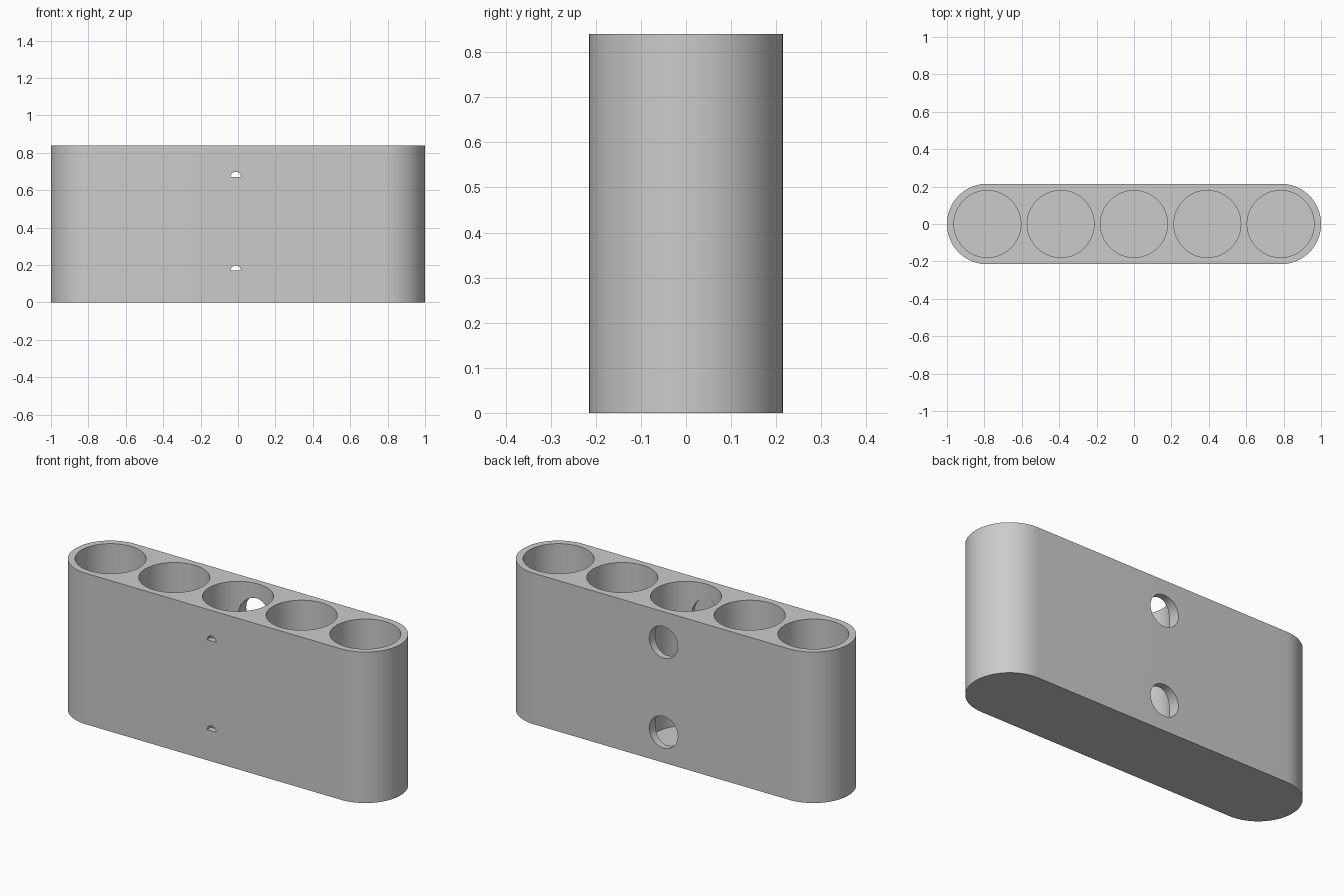
import bpy, bmesh
from math import pi, cos, sin, radians
from mathutils import Matrix

if "Cube" in bpy.data.objects:
    bpy.data.objects.remove(bpy.data.objects["Cube"], do_unlink=True)

HEIGHT, RADIUS, PITCH = 0.84, 0.215, 0.392
WELL_RADIUS, FLOOR = 0.179, 0.037
HOLE_X, HOLE_HEIGHTS = -0.012, (0.17, 0.67)

grey = bpy.data.materials.new("plain grey")
grey.use_nodes = True
grey.diffuse_color = (0.6, 0.6, 0.6, 1)
grey.node_tree.nodes["Principled BSDF"].inputs["Base Color"].default_value = (0.6, 0.6, 0.6, 1)


def arc(cx, cy, r, start, end, steps):
    return [(cx + r * cos(start + (end - start) * i / steps),
             cy + r * sin(start + (end - start) * i / steps)) for i in range(steps + 1)]


def prism(name, outline, low, high, matrix=Matrix()):
    """Extrude a closed outline from low to high, then place it."""
    bm = bmesh.new()
    face = bm.faces.new([bm.verts.new((x, y, low)) for x, y in outline])
    top = bmesh.ops.extrude_face_region(bm, geom=[face])["geom"]
    bmesh.ops.translate(bm, vec=(0, 0, high - low),
                        verts=[v for v in top if isinstance(v, bmesh.types.BMVert)])
    bmesh.ops.recalc_face_normals(bm, faces=bm.faces)
    bm.transform(matrix)
    mesh = bpy.data.meshes.new(name)
    bm.to_mesh(mesh)
    bm.free()
    mesh.materials.append(grey)
    obj = bpy.data.objects.new(name, mesh)
    bpy.context.collection.objects.link(obj)
    return obj


def cut(body, cutter):
    cutter.hide_render = True
    mod = body.modifiers.new("cut", "BOOLEAN")
    mod.operation, mod.solver, mod.object = "DIFFERENCE", "EXACT", cutter
    bpy.ops.object.modifier_apply(modifier=mod.name)
    bpy.data.objects.remove(cutter, do_unlink=True)


# Round-ended block
end_x = 1 - RADIUS
outline = arc(end_x, 0, RADIUS, -pi / 2, pi / 2, 40) + arc(-end_x, 0, RADIUS, pi / 2, 3 * pi / 2, 40)
body = prism("holder_body", outline, 0, HEIGHT)
bpy.ops.object.select_all(action="DESELECT")
body.select_set(True)
bpy.context.view_layer.objects.active = body

# Row of five round wells, open at the top
for i in range(-2, 3):
    circle = arc(i * PITCH, 0, WELL_RADIUS, 0, 2 * pi, 80)[:-1]
    cut(body, prism("well_cutter", circle, FLOOR, HEIGHT + 0.1))

# Wide screw holes through the back, each with a small half-round slot through the front
for z in HOLE_HEIGHTS:
    place = Matrix.Translation((HOLE_X, 0, z)) @ Matrix.Rotation(radians(90), 4, "X")
    cut(body, prism("back_hole_cutter", arc(0, 0, 0.088, 0, 2 * pi, 48)[:-1], -0.3, 0.181, place))
    cut(body, prism("front_slot_cutter", arc(0, 0, 0.028, 0, pi, 16), 0.1, 0.3, place))

bpy.ops.object.shade_smooth_by_angle(angle=radians(30))
